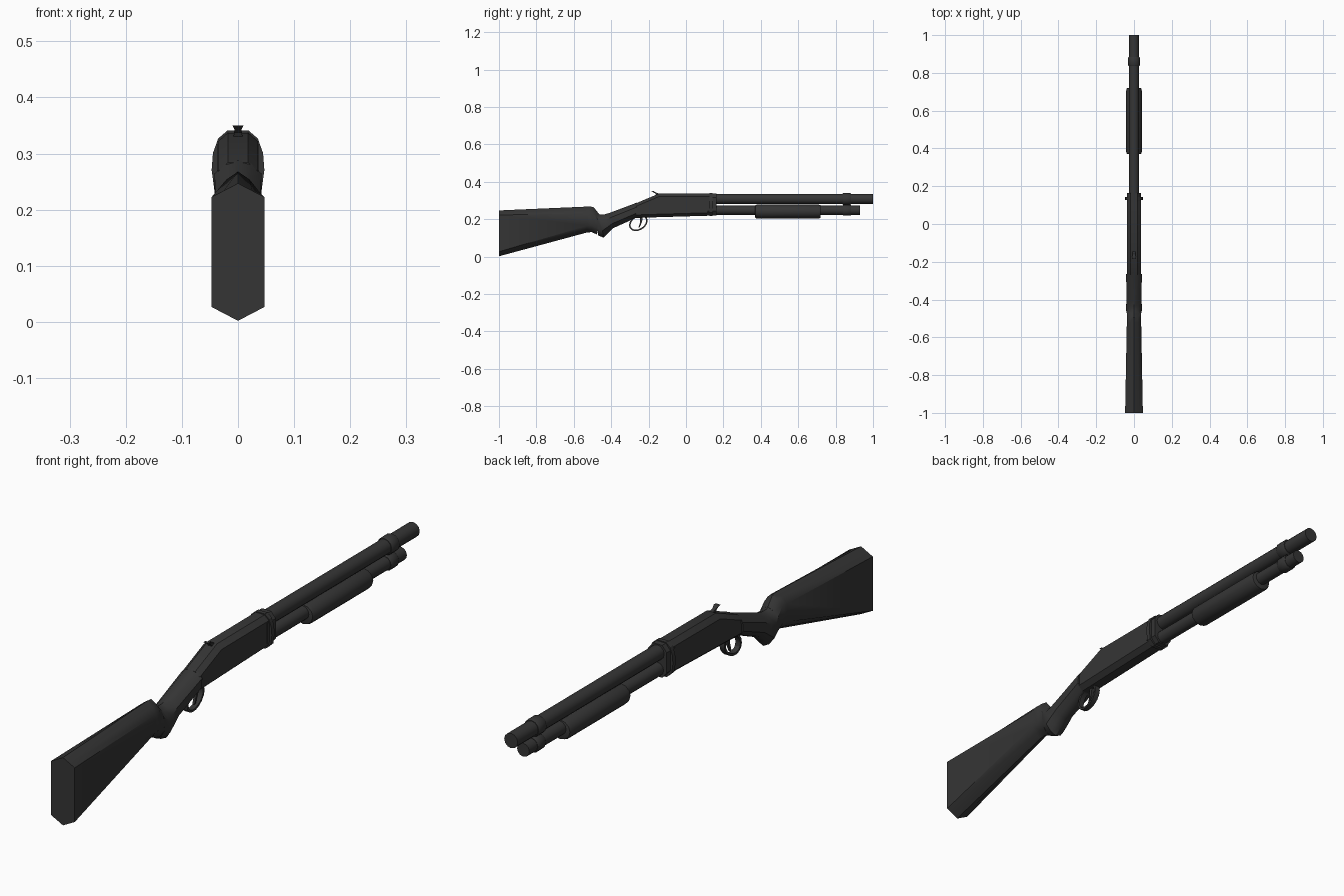
import bpy, bmesh, math

if "Cube" in bpy.data.objects:
    bpy.data.objects.remove(bpy.data.objects["Cube"])

metal = bpy.data.materials.new("dark_grey")
metal.diffuse_color = (0.036, 0.036, 0.036, 1)
metal.use_nodes = True
metal.node_tree.nodes["Principled BSDF"].inputs["Base Color"].default_value = metal.diffuse_color


def finish(name, bm, angle=35):
    bmesh.ops.recalc_face_normals(bm, faces=bm.faces)
    me = bpy.data.meshes.new(name)
    bm.to_mesh(me)
    bm.free()
    me.materials.append(metal)
    ob = bpy.data.objects.new(name, me)
    bpy.context.collection.objects.link(ob)
    bpy.ops.object.select_all(action='DESELECT')
    ob.select_set(True)
    bpy.context.view_layer.objects.active = ob
    bpy.ops.object.shade_smooth_by_angle(angle=math.radians(angle))
    return ob


def loft(name, rings, angle=35, closed=False):
    """Skin a list of equal-length point rings; cap the ends unless closed."""
    bm = bmesh.new()
    vs = [[bm.verts.new(p) for p in r] for r in rings]
    n = len(vs[0])
    pairs = list(zip(vs, vs[1:])) + ([(vs[-1], vs[0])] if closed else [])
    for a, b in pairs:
        for i in range(n):
            j = (i + 1) % n
            bm.faces.new((a[i], a[j], b[j], b[i]))
    if not closed:
        bm.faces.new(vs[0])
        bm.faces.new(vs[-1])
    return finish(name, bm, angle)


def lathe(name, profile, zc, sx=1.0, n=12):
    """Round part along y from (y, radius) pairs."""
    rings = [[(sx * r * math.cos(2 * math.pi * i / n), y,
               zc + r * math.sin(2 * math.pi * i / n)) for i in range(n)]
             for y, r in profile]
    return loft(name, rings, 40)


def ridge_ring(yt, zt, yb, zb, w, s, k):
    """Ridged section between a top and a bottom point; s shoulder, k roundness."""
    half = [(0, 0), (0.55, k * s), (1, s), (1, 1 - s), (0.55, 1 - k * s), (0, 1)]
    full = half + [(-x, t) for x, t in reversed(half[1:-1])]
    return [(x * w, yt + (yb - yt) * t, zt + (zb - zt) * t) for x, t in full]


def block_ring(y, zt, zb, w, c=0.016, flat=0.5):
    """Flat-sided section with chamfered corners."""
    half = [(w * flat, zt), (w, zt - c), (w, zb + c), (w * flat, zb)]
    return [(x, y, z) for x, z in half] + [(-x, y, z) for x, z in reversed(half)]


# shoulder stock and pistol grip
loft("stock", [ridge_ring(*s) for s in (
    (-1.0, .247, -1.0, .002, .047, .10, .55),
    (-.52, .268, -.53, .129, .038, .26, .4),
    (-.495, .266, -.505, .131, .036, .27, .35),
    (-.468, .232, -.475, .118, .037, .3, .3))], 40)
loft("grip", [ridge_ring(*s) for s in (
    (-.480, .240, -.470, .114, .037, .3, .3),
    (-.462, .226, -.440, .101, .042, .3, .3),
    (-.435, .226, -.418, .125, .041, .3, .3),
    (-.405, .235, -.390, .152, .039, .3, .3),
    (-.262, .289, -.268, .207, .042, .3, .25))], 40)

# receiver with sloping rear
loft("receiver", [block_ring(*s) for s in (
    (-.27, .284, .207, .036), (-.145, .337, .211, .036),
    (.125, .338, .219, .036))], 25)

# collar in front of the receiver
loft("collar", [block_ring(y, .338, .221, .037, .022) for y in (.115, .163)], 25)


def round_block(y, w, zt, zb):
    half = [(.4 * w, zt), (.75 * w, zt - .014), (.95 * w, zt - .04), (w, zt - .07),
            (.9 * w, zb + .02), (.45 * w, zb)]
    return [(x, y, z) for x, z in half] + [(-x, y, z) for x, z in reversed(half)]


loft("collar_flange", [round_block(y, .047, .341, .216) for y in (.126, .142)], 25)

# barrel, magazine tube and pump handle
lathe("barrel", [(.12, .027), (1.0, .027)], .308)
lathe("magazine_tube", [(.10, .0245), (.93, .0245)], .248)
lathe("pump_handle", [(.37, .030), (.372, .035), (.385, .038),
                      (.705, .038), (.718, .035), (.72, .030)], .241, 1.1)

# clamp near the muzzle
for name, z, r in (("barrel_clamp", .308, .032), ("tube_clamp", .248, .029)):
    lathe(name, [(.837, r - .003), (.842, r), (.878, r), (.883, r - .003)], z)

# trigger guard: closed flat strap following an oval
guard = []
for i in range(16):
    a = 2 * math.pi * i / 16
    ca, sa = math.cos(a), math.sin(a)
    y, z = -.255 + .05 * ca, .18 + .042 * sa + .012 * ca
    guard.append([(x, y - d * ca, z - d * sa)
                  for x, d in ((.01, 0), (-.01, 0), (-.01, .008), (.01, .008))])
loft("trigger_guard", guard, 30, closed=True)


def bar(name, stations):
    """Small bent bar from (y, z, half width, half thickness along y)."""
    return loft(name, [[(w, y - t, z), (w, y + t, z), (-w, y + t, z), (-w, y - t, z)]
                       for y, z, w, t in stations], 25)


bar("trigger", [(-.238, .212, .005, .007), (-.240, .185, .005, .005),
                (-.252, .155, .004, .003)])
bar("hammer", [(-.142, .322, .009, .014), (-.155, .338, .007, .009),
               (-.168, .343, .006, .007), (-.178, .350, .010, .006)])
